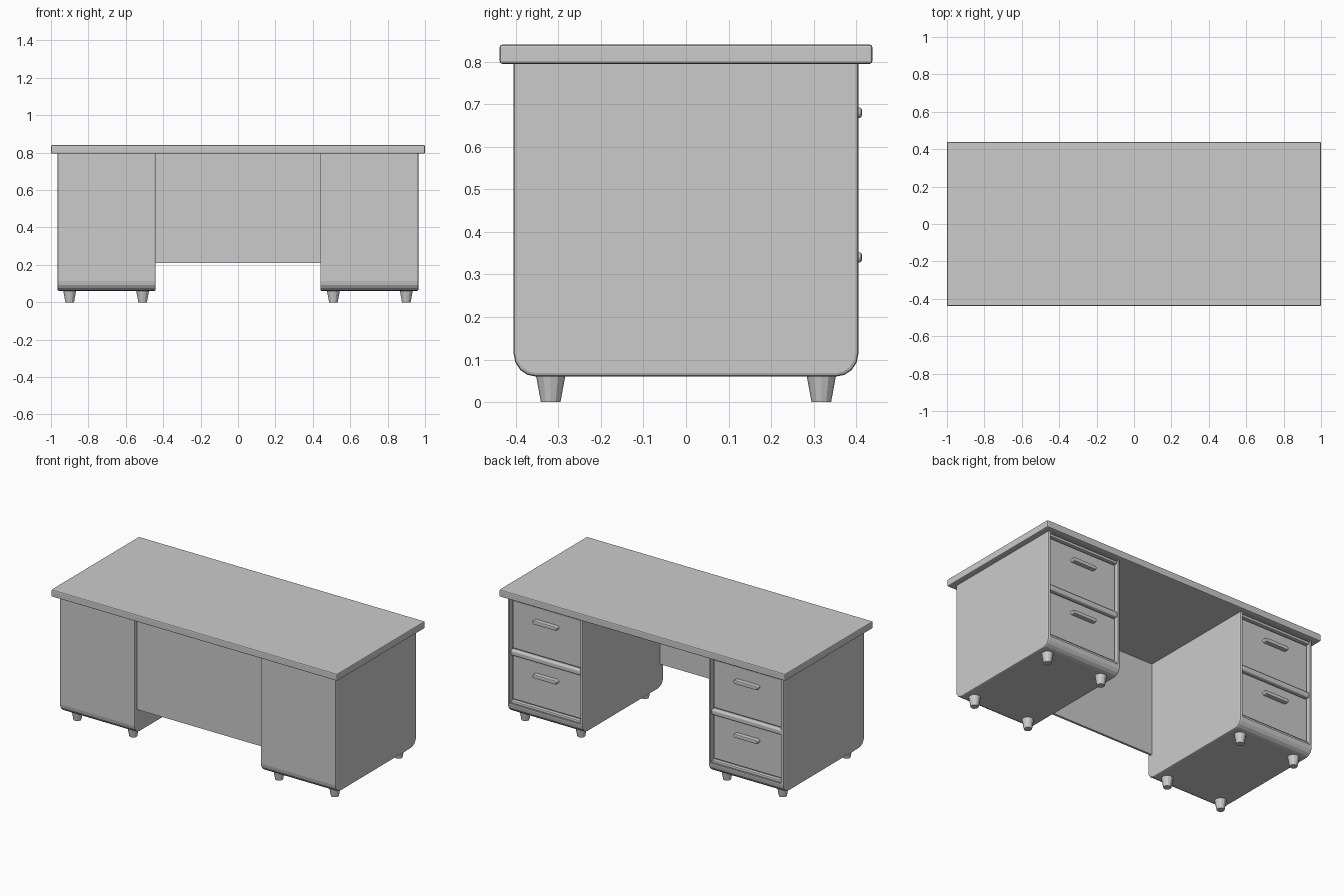
import bpy, bmesh
from mathutils import Matrix, Vector

if "Cube" in bpy.data.objects:
    bpy.data.objects.remove(bpy.data.objects["Cube"])


def finish(bm, name, mirror=False):
    bmesh.ops.recalc_face_normals(bm, faces=bm.faces)
    me = bpy.data.meshes.new(name)
    bm.to_mesh(me)
    bm.free()
    ob = bpy.data.objects.new(name, me)
    bpy.context.collection.objects.link(ob)
    if mirror:
        ob.modifiers.new("Mirror", 'MIRROR')
    return ob


def box_bm(x, y, z):
    """Box from (min, max) pairs."""
    bm = bmesh.new()
    bmesh.ops.create_cube(bm, size=1)
    for v in bm.verts:
        v.co = Vector([(r[0] + r[1]) / 2 + c * (r[1] - r[0]) for r, c in zip((x, y, z), v.co)])
    return bm


def bevel(bm, edges, w, seg):
    bmesh.ops.bevel(bm, geom=edges, offset=w, offset_type='OFFSET', segments=seg,
                    profile=0.5, affect='EDGES', clamp_overlap=True)


def box(name, x, y, z, w=0, seg=2, mirror=False):
    bm = box_bm(x, y, z)
    if w:
        bevel(bm, bm.edges[:], w, seg)
    return finish(bm, name, mirror)


X0, X1 = 0.44, 0.965      # pedestal width range
FRAME = 0.017

# Desk top and modesty panel
box("desk_top", (-1, 1), (-0.438, 0.438), (0.795, 0.84), 0.006)
box("modesty_panel", (-X0 - 0.005, X0 + 0.005), (-0.382, -0.368), (0.21, 0.797))

# Pedestals: rounded lower corners, softened edges, recessed drawer opening
bm = box_bm((X0, X1), (-0.405, 0.405), (0.06, 0.797))
low = [e for e in bm.edges
       if all(v.co.z < 0.07 for v in e.verts) and abs(e.verts[0].co.y - e.verts[1].co.y) < 1e-4]
bevel(bm, low, 0.053, 4)
rim = [e for e in bm.edges if e.calc_face_angle(0) > 1.0
       and not all(v.co.z > 0.79 for v in e.verts)]
bevel(bm, rim, 0.008, 2)
bm.normal_update()
back = max((f for f in bm.faces if f.normal.y > 0.99), key=lambda f: f.calc_area())
bmesh.ops.inset_individual(bm, faces=[back], thickness=FRAME - 0.006)
bmesh.ops.inset_individual(bm, faces=[back], thickness=0.0005, depth=-0.03)
finish(bm, "pedestal", True)

# Drawer rails and fronts with pill-shaped handles
xi0, xi1 = X0 + FRAME, X1 - FRAME
box("middle_rail", (xi0, xi1), (0.37, 0.402), (0.425, 0.46), 0.009, 3, True)
box("bottom_rail", (xi0, xi1), (0.37, 0.398), (0.12, 0.138), 0.006, 2, True)
box("top_rail", (xi0, xi1), (0.37, 0.398), (0.772, 0.79), 0.006, 2, True)
xc = (X0 + X1) / 2
for name, z0, z1, zh in (("lower", 0.145, 0.419, 0.34), ("upper", 0.466, 0.766, 0.68)):
    box(name + "_drawer_front", (xi0 + 0.006, xi1 - 0.006), (0.365, 0.386), (z0, z1), 0.004, 2, True)
    bm = box_bm((xc - 0.085, xc + 0.085), (0.38, 0.413), (zh - 0.012, zh + 0.012))
    ends = [e for e in bm.edges if abs(e.verts[0].co.y - e.verts[1].co.y) > 0.01]
    bevel(bm, ends, 0.0115, 4)
    outer = [e for e in bm.edges if all(v.co.y > 0.412 for v in e.verts)]
    bevel(bm, outer, 0.006, 2)
    finish(bm, name + "_handle", True)

# Tapered feet
bm = bmesh.new()
for x in (0.51, 0.90):
    for y in (-0.318, 0.318):
        bmesh.ops.create_cone(bm, cap_ends=True, segments=12, radius1=0.023, radius2=0.035,
                              depth=0.065, matrix=Matrix.Translation((x, y, 0.0325)))
finish(bm, "feet", True)
